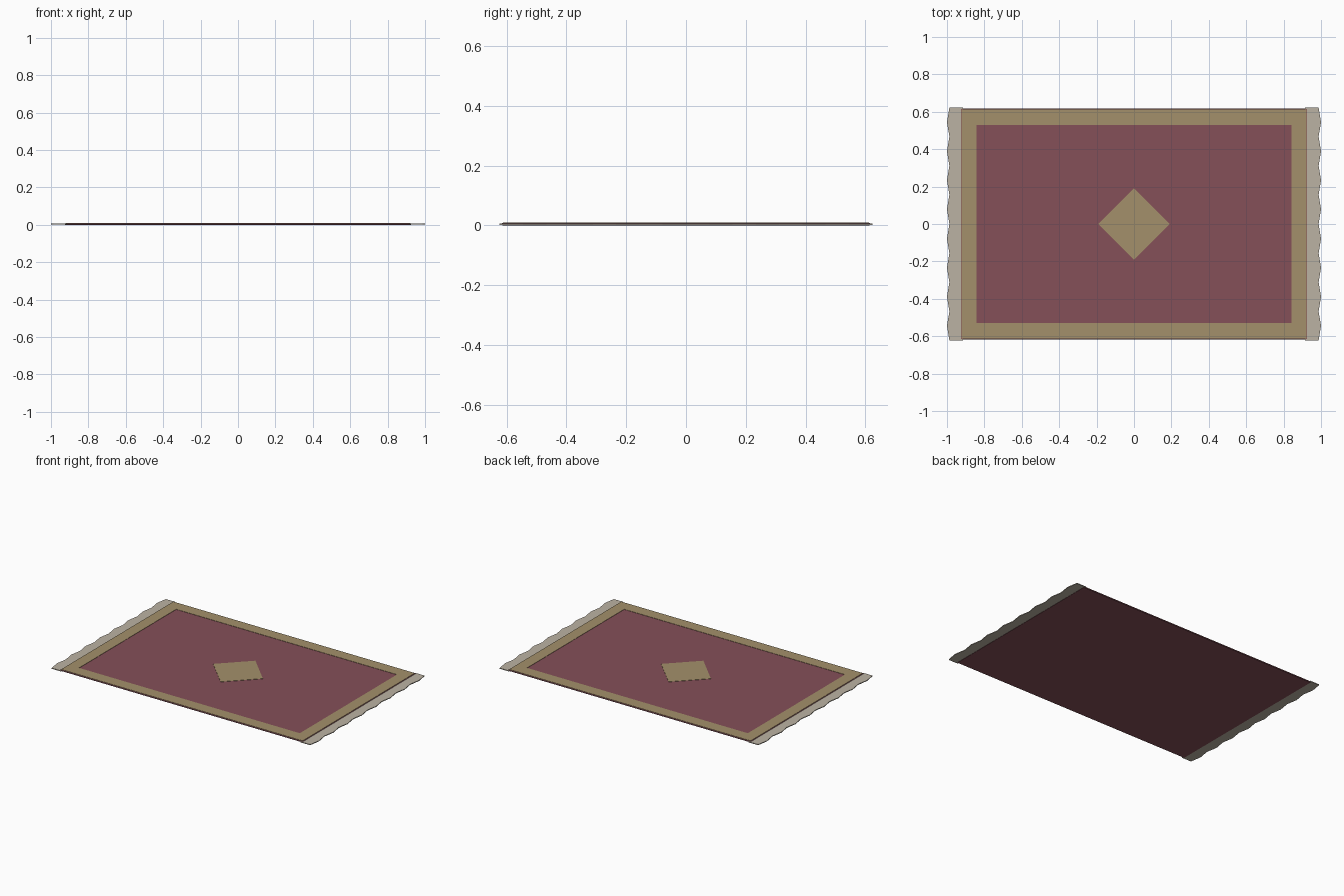
import bpy, bmesh

if "Cube" in bpy.data.objects:
    bpy.data.objects.remove(bpy.data.objects["Cube"])


def material(name, color):
    m = bpy.data.materials.new(name)
    m.diffuse_color = (*color, 1)
    m.use_nodes = True
    m.node_tree.nodes["Principled BSDF"].inputs["Base Color"].default_value = m.diffuse_color
    return m


RED = material("red_wool", (0.235, 0.08, 0.098))
TAN = material("tan_wool", (0.37, 0.28, 0.145))
CREAM = material("cream_thread", (0.50, 0.45, 0.37))


def finish(name, bm, mat):
    bmesh.ops.recalc_face_normals(bm, faces=bm.faces)
    me = bpy.data.meshes.new(name)
    bm.to_mesh(me)
    bm.free()
    me.materials.append(mat)
    ob = bpy.data.objects.new(name, me)
    bpy.context.collection.objects.link(ob)
    return ob


def slab(name, outline, z0, z1, mat):
    """Extrude a flat outline from z0 up to z1."""
    bm = bmesh.new()
    face = bm.faces.new([bm.verts.new((x, y, z0)) for x, y in outline])
    ext = bmesh.ops.extrude_face_region(bm, geom=[face])
    tops = [v for v in ext["geom"] if isinstance(v, bmesh.types.BMVert)]
    bmesh.ops.translate(bm, verts=tops, vec=(0, 0, z1 - z0))
    return finish(name, bm, mat)


def rect(x, y):
    return [(-x, -y), (x, -y), (x, y), (-x, y)]


def frame(name, outer, inner, z0, z1, mat):
    """Rectangular ring with mitred corners."""
    bm = bmesh.new()
    rings = [[bm.verts.new((x, y, z)) for x, y in rect(*size)]
             for size, z in ((outer, z0), (outer, z1), (inner, z1), (inner, z0))]
    for r in range(4):
        a, b = rings[r], rings[(r + 1) % 4]
        for i in range(4):
            j = (i + 1) % 4
            bm.faces.new((a[i], a[j], b[j], b[i]))
    return finish(name, bm, mat)


# Woven body with a slightly bevelled edge
body = slab("rug_body", rect(0.927, 0.617), 0.0, 0.008, RED)
bev = body.modifiers.new("edge", 'BEVEL')
bev.width = 0.003
bev.segments = 1

# Raised border and centre medallion
frame("border", (0.922, 0.612), (0.843, 0.53), 0.006, 0.01, TAN)
slab("medallion", [(0.19, 0), (0, 0.19), (-0.19, 0), (0, -0.19)], 0.006, 0.01, TAN)

# Fringes with a zigzag outer edge at both ends
for side, label in ((-1, "left"), (1, "right")):
    n = 16
    edge = [(side * (1.0 if i % 2 else 0.987), -0.623 + 1.246 * i / n)
            for i in range(n + 1)]
    outline = [(side * 0.915, -0.623)] + edge + [(side * 0.915, 0.623)]
    slab("fringe_" + label, outline, 0.001, 0.006, CREAM)
